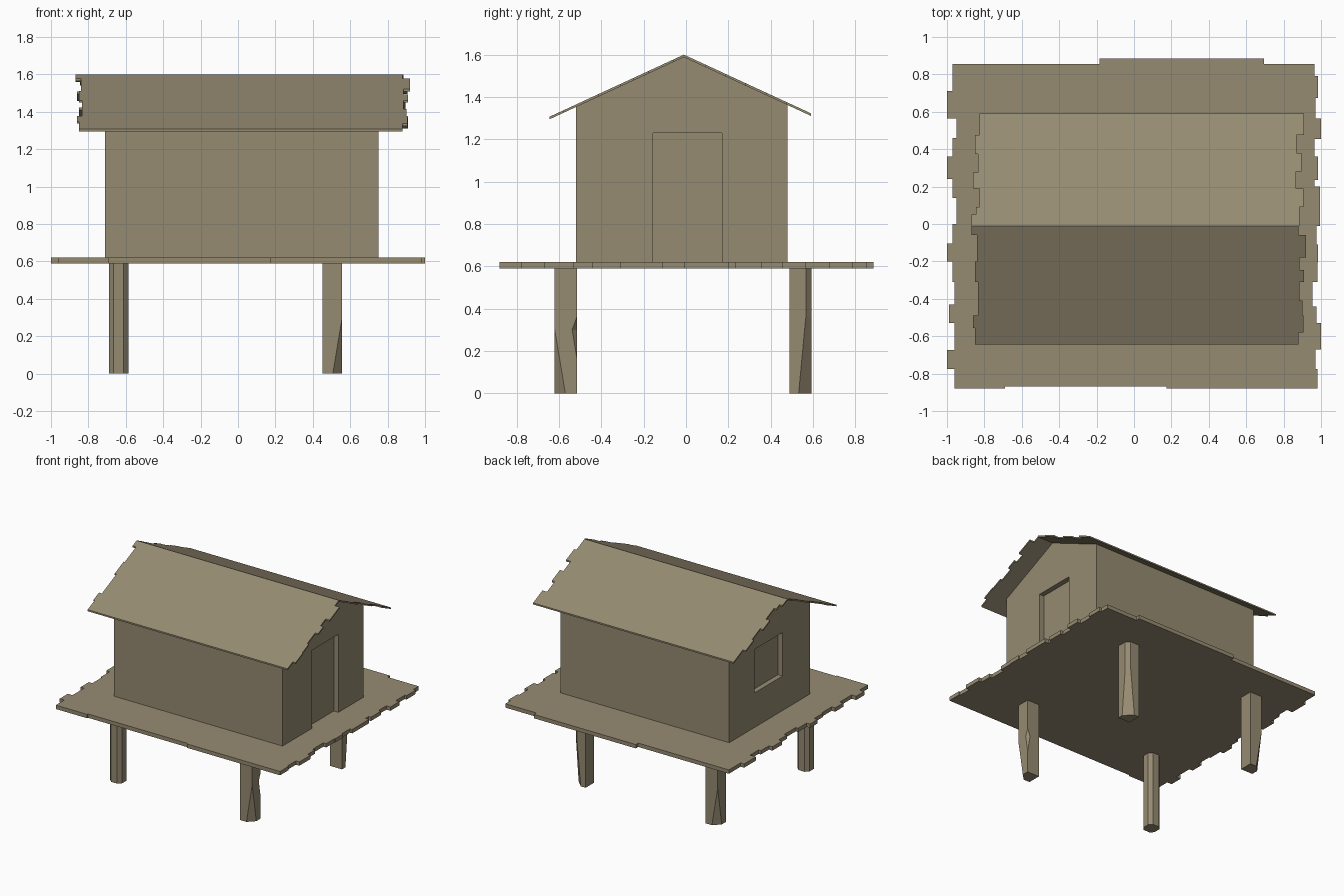
import bpy
import bmesh

cube = bpy.data.objects.get("Cube")
if cube:
    bpy.data.objects.remove(cube)

# One weathered timber colour for everything
wood = bpy.data.materials.new("weathered_wood")
wood.use_nodes = True
wood_colour = (0.305, 0.258, 0.17, 1)
wood.diffuse_color = wood_colour
wood.node_tree.nodes["Principled BSDF"].inputs["Base Color"].default_value = wood_colour


def add_object(name, bm):
    bmesh.ops.remove_doubles(bm, verts=bm.verts, dist=0.0005)
    bmesh.ops.recalc_face_normals(bm, faces=bm.faces)
    mesh = bpy.data.meshes.new(name)
    bm.to_mesh(mesh)
    bm.free()
    mesh.materials.append(wood)
    obj = bpy.data.objects.new(name, mesh)
    bpy.context.collection.objects.link(obj)
    return obj


def extrude_outline(name, points, offset):
    """Make a solid by pushing a flat outline along an offset."""
    bm = bmesh.new()
    face = bm.faces.new([bm.verts.new(point) for point in points])
    result = bmesh.ops.extrude_face_region(bm, geom=[face], use_keep_orig=True)
    moved = [item for item in result["geom"] if isinstance(item, bmesh.types.BMVert)]
    bmesh.ops.translate(bm, verts=moved, vec=offset)
    return add_object(name, bm)


def ragged_edge(start, steps):
    """Turn (plank end x, plank far side y) pairs into a stepped edge."""
    edge = []
    for x, y in steps:
        edge += [(x, start), (x, y)]
        start = y
    return edge


# Floor deck: plank ends listed from the back to the front
deck_back, deck_front = 0.855, -0.88
deck_bottom, deck_top = 0.59, 0.62
deck_left_ends = [(0.965, 0.79), (0.985, 0.675), (0.97, 0.565), (1, 0.455),
                  (0.965, 0.36), (0.985, 0.235), (0.965, 0.2), (0.995, -0.01),
                  (0.975, -0.11), (0.985, -0.205), (0.98, -0.31), (0.955, -0.44),
                  (0.975, -0.53), (1, -0.67), (0.97, -0.775), (0.98, deck_front)]
deck_right_ends = [(-0.97, 0.71), (-1, 0.565), (-0.95, 0.46), (-0.97, 0.36),
                   (-1, 0.24), (-0.97, 0.14), (-0.95, 0), (-0.97, -0.105),
                   (-1, -0.2), (-0.97, -0.31), (-0.96, -0.43), (-0.99, -0.53),
                   (-0.96, -0.675), (-1, -0.775), (-0.96, deck_front)]
front_step = [(0.175, deck_front), (0.175, -0.87), (-0.69, -0.87), (-0.69, deck_front)]
back_step = [(-0.185, deck_back), (-0.185, 0.885), (0.695, 0.885), (0.695, deck_back)]
outline = (ragged_edge(deck_back, deck_left_ends) + front_step
           + ragged_edge(deck_back, deck_right_ends)[::-1] + back_step)
extrude_outline("floor_deck", [(x, y, deck_bottom) for x, y in outline],
                (0, 0, deck_top - deck_bottom))

# Roof: two thin slopes with ragged plank ends, listed from the ridge outwards
ridge_y, ridge_z, roof_thickness = -0.01, 1.6, 0.012
roof_slope = 0.462


def roof_height(y):
    return ridge_z - roof_slope * abs(y - ridge_y)


def roof_panel(name, left_ends, right_ends):
    edge = ragged_edge(ridge_y, left_ends) + ragged_edge(ridge_y, right_ends)[::-1]
    points = [(x, y, roof_height(y)) for x, y in edge]
    extrude_outline(name, points, (0, 0, -roof_thickness))


roof_panel("roof_front",
           [(0.88, -0.06), (0.92, -0.18), (0.885, -0.245), (0.91, -0.31),
            (0.885, -0.41), (0.9, -0.49), (0.905, -0.58), (0.88, -0.645)],
           [(-0.87, -0.06), (-0.84, -0.2), (-0.85, -0.31), (-0.835, -0.49),
            (-0.86, -0.555), (-0.85, -0.645)])
roof_panel("roof_back",
           [(0.885, 0.09), (0.905, 0.19), (0.865, 0.28), (0.895, 0.38),
            (0.87, 0.475), (0.91, 0.59)],
           [(-0.87, 0.05), (-0.845, 0.09), (-0.825, 0.19), (-0.86, 0.275),
            (-0.835, 0.375), (-0.85, 0.475), (-0.825, 0.59)])

# Cabin walls: a gabled block under the roof
wall_right, wall_left, wall_front, wall_back = -0.71, 0.75, -0.52, 0.48
gable = [(wall_front, deck_top), (wall_back, deck_top)]
gable += [(y, roof_height(y) - roof_thickness) for y in (wall_back, ridge_y, wall_front)]
walls = extrude_outline("cabin_walls", [(wall_right, y, z) for y, z in gable],
                        (wall_left - wall_right, 0, 0))


def cut_recess(name, wall_x, y_low, y_high, z_low, z_high, depth=0.04):
    """Sink a shallow rectangular opening into an end wall."""
    corners = [(y_low, z_low), (y_high, z_low), (y_high, z_high), (y_low, z_high)]
    cutter = extrude_outline(name, [(wall_x - depth, y, z) for y, z in corners],
                             (depth * 2, 0, 0))
    cutter.hide_render = True
    modifier = walls.modifiers.new(name, "BOOLEAN")
    modifier.operation = "DIFFERENCE"
    modifier.solver = "EXACT"
    modifier.object = cutter
    bpy.context.view_layer.objects.active = walls
    bpy.ops.object.modifier_apply(modifier=name)
    bpy.data.objects.remove(cutter)


cut_recess("doorway", wall_left, -0.155, 0.17, deck_top - 0.1, 1.23)
cut_recess("window", wall_right, -0.18, 0.17, 0.89, 1.23)

# Legs: square posts whose corners are hewn away by varying amounts
levels = (0, 0.17, 0.3, 0.36, deck_bottom)
half = 0.052
corner_signs = [(-1, -1), (1, -1), (1, 1), (-1, 1)]


def leg(name, x, y, cuts):
    """cuts maps a corner to the size of its chamfer at each level."""
    bm = bmesh.new()
    rings = []
    for i, z in enumerate(levels):
        ring = []
        for sx, sy in corner_signs:
            cut = cuts.get((sx, sy), (0,) * len(levels))[i]
            pair = [(x + sx * half, y + sy * (half - cut), z),
                    (x + sx * (half - cut), y + sy * half, z)]
            ring += pair if sx * sy < 0 else pair[::1]
            if sx * sy > 0:
                continue
            ring[-2:] = pair[::-1]
        rings.append([bm.verts.new(point) for point in ring])
    for low, high in zip(rings, rings[1:]):
        for a in range(len(low)):
            b = (a + 1) % len(low)
            bm.faces.new((low[a], low[b], high[b], high[a]))
    bm.faces.new(rings[0])
    bm.faces.new(rings[-1])
    add_object(name, bm)


widening = (0.05, 0.022, 0, 0, 0)
notch = (0, 0, 0.022, 0, 0)
flared = (0.062, 0.046, 0.034, 0.028, 0.028)
even = (0.025,) * len(levels)

leg("front_left_leg", 0.505, -0.568, {(1, -1): widening, (1, 1): notch})
leg("back_left_leg", 0.505, 0.542, {(1, 1): flared})
leg("front_right_leg", -0.638, -0.568, {corner: even for corner in corner_signs})
leg("back_right_leg", -0.638, 0.542, {(-1, 1): widening})
